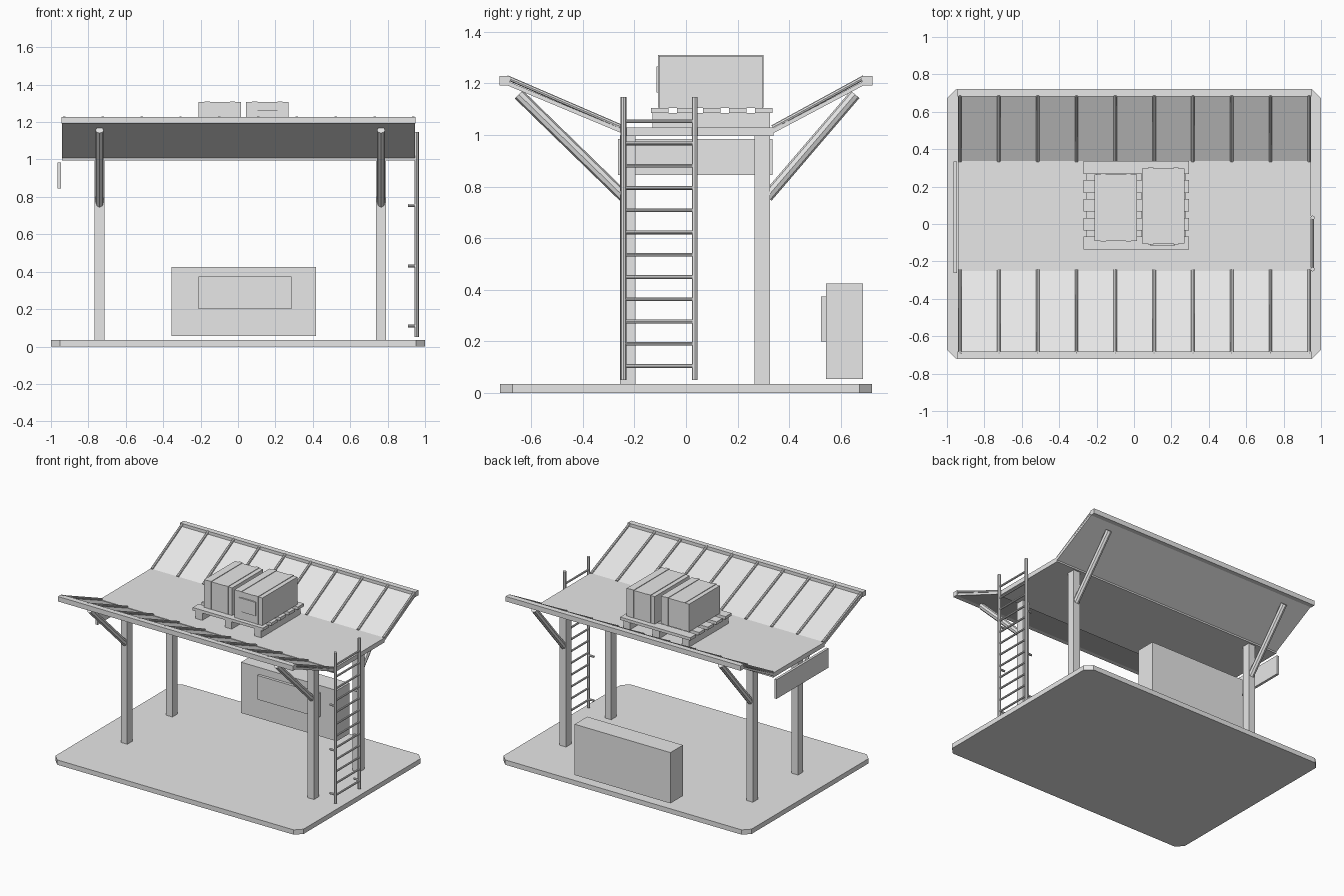
import bpy
import bmesh
from mathutils import Vector

cube = bpy.data.objects.get("Cube")
if cube:
    bpy.data.objects.remove(cube, do_unlink=True)

grey = bpy.data.materials.new("plain grey")
grey.use_nodes = True
grey.diffuse_color = (0.8, 0.8, 0.8, 1)
grey.node_tree.nodes["Principled BSDF"].inputs["Base Color"].default_value = (0.8, 0.8, 0.8, 1)


def finish(name, bm):
    bmesh.ops.recalc_face_normals(bm, faces=bm.faces)
    mesh = bpy.data.meshes.new(name)
    bm.to_mesh(mesh)
    bm.free()
    mesh.materials.append(grey)
    obj = bpy.data.objects.new(name, mesh)
    bpy.context.collection.objects.link(obj)
    return obj


def box(name, x, y, z):
    """Box from (min, max) ranges."""
    bm = bmesh.new()
    bmesh.ops.create_cube(bm, size=1)
    for v in bm.verts:
        v.co = [r[0] if c < 0 else r[1] for c, r in zip(v.co, (x, y, z))]
    return finish(name, bm)


def prism(name, outline, axis, lo, hi):
    """Extrude a closed 2D outline along x or z."""
    bm = bmesh.new()
    place = (lambda a, b: (lo, a, b)) if axis == "x" else (lambda a, b: (a, b, lo))
    face = bm.faces.new([bm.verts.new(place(a, b)) for a, b in outline])
    new = bmesh.ops.extrude_face_region(bm, geom=[face])["geom"]
    step = Vector((hi - lo, 0, 0)) if axis == "x" else Vector((0, 0, hi - lo))
    bmesh.ops.translate(bm, vec=step, verts=[g for g in new if isinstance(g, bmesh.types.BMVert)])
    return finish(name, bm)


def rod(name, start, end, radius, sides=8):
    """Round bar between two points."""
    start, end = Vector(start), Vector(end)
    bm = bmesh.new()
    bmesh.ops.create_cone(bm, cap_ends=True, segments=sides, radius1=radius,
                          radius2=radius, depth=(end - start).length)
    obj = finish(name, bm)
    obj.location = (start + end) / 2
    obj.rotation_euler = (end - start).to_track_quat("Z", "Y").to_euler()
    return obj


# Ground slab with clipped corners
W, D, C = 1.0, 0.72, 0.047
prism("ground_slab", [(-W + C, -D), (W - C, -D), (W, -D + C), (W, D - C),
                      (W - C, D), (-W + C, D), (-W, D - C), (-W, -D + C)], "z", 0, 0.035)

# Posts and slanted braces
POST_X = (-0.74, 0.765)
for px in POST_X:
    for label, py in (("front", -0.225), ("back", 0.295)):
        box(label + "_post", (px - 0.026, px + 0.026), (py - 0.03, py + 0.03), (0.035, 1.0))
    rod("front_brace", (px, -0.24, 0.76), (px, -0.648, 1.157), 0.022)
    rod("back_brace", (px, 0.315, 0.76), (px, 0.655, 1.157), 0.022)

# Flat roof deck
LEFT, RIGHT = -0.94, 0.945
box("roof_deck", (LEFT, RIGHT), (-0.25, 0.338), (0.995, 1.028))

# Sloped roof wings with ribs and edge bars
for label, inner, outer, side in (("front", -0.245, -0.695, -1), ("back", 0.335, 0.69, 1)):
    low, high = 1.022, 1.21
    prism(label + "_wing", [(inner, low), (outer, high), (outer, high - 0.017),
                            (inner, low - 0.017)], "x", LEFT, RIGHT)
    edge = sorted((side * 0.682, side * 0.722))
    box(label + "_edge_bar", (LEFT - 0.005, RIGHT + 0.003), edge, (1.192, 1.228))
    for i in range(10):
        rx = -0.93 + i * 0.2075
        rod(label + "_rib", (rx, inner, low + 0.007), (rx, outer, high + 0.013), 0.009)

# Side sign
box("side_sign", (-0.965, -0.947), (-0.263, 0.335), (0.845, 0.985))

# Rear cabinet with front panel
box("cabinet", (-0.355, 0.417), (0.542, 0.686), (0.055, 0.425))
box("cabinet_panel", (-0.21, 0.285), (0.522, 0.542), (0.2, 0.375))

# Ladder with wall brackets
LX = 0.955
RAILS = (-0.242, 0.034)
for ry in RAILS:
    rod("ladder_rail", (LX, ry, 0.05), (LX, ry, 1.147), 0.0115)
    for bz in (0.11, 0.43, 0.755):
        rod("ladder_bracket", (0.91, ry, bz), (LX, ry, bz), 0.008)
for i in range(12):
    rz = 0.105 + i * 0.0862
    rod("ladder_rung", (LX, RAILS[0], rz), (LX, RAILS[1], rz), 0.007)

# Pallet
for cx in (-0.225, 0.0125, 0.25):
    box("pallet_runner", (cx - 0.028, cx + 0.028), (-0.13, 0.325), (1.028, 1.084))
for i in range(5):
    cy = -0.102 + i * 0.101
    box("pallet_plank", (-0.27, 0.295), (cy - 0.034, cy + 0.034), (1.084, 1.105))

# Crates with thin straps
T = 0.004
for x0, x1, y0, y1 in ((-0.21, 0.016, -0.09, 0.265), (0.044, 0.27, -0.105, 0.297)):
    box("crate", (x0, x1), (y0, y1), (1.105, 1.306))
    for sx in (x0 + 0.045, x1 - 0.045):
        box("crate_strap", (sx - 0.014, sx + 0.014), (y0 - T, y1 + T), (1.106, 1.306 + T))
box("crate_label", (0.085, 0.22), (-0.115, -0.105), (1.165, 1.265))
